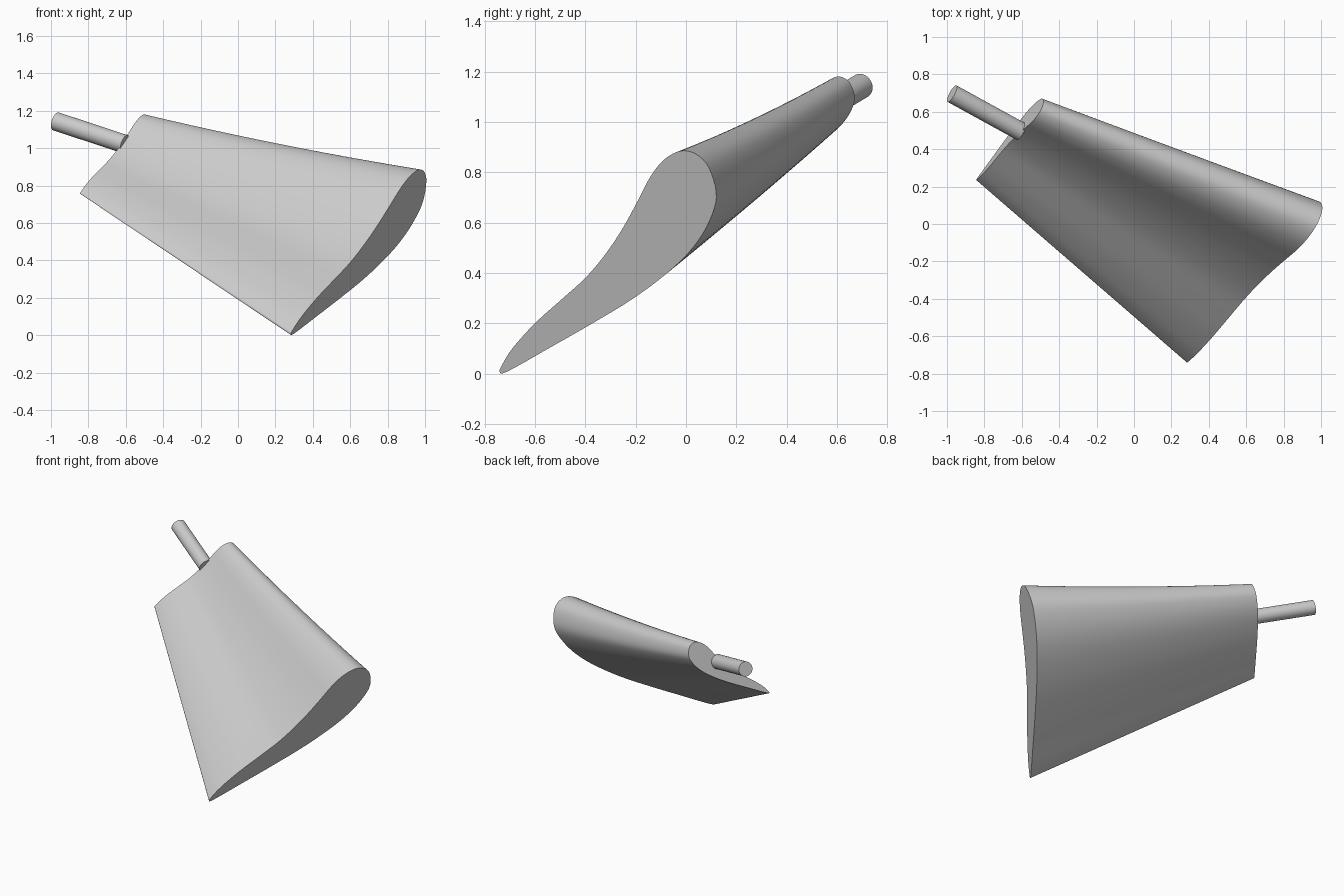
import bpy, bmesh
from mathutils import Vector

cube = bpy.data.objects.get("Cube")
if cube:
    bpy.data.objects.remove(cube)

grey = bpy.data.materials.new("plain grey")
grey.use_nodes = True
GREY = (0.6, 0.6, 0.6, 1)
grey.diffuse_color = GREY
grey.node_tree.nodes["Principled BSDF"].inputs["Base Color"].default_value = GREY

SLOPE_Y, SLOPE_Z = 0.55, 0.33           # both end faces lie square to this axis
AXIS = Vector((1, -SLOPE_Y, -SLOPE_Z)).normalized()

# Airfoil outline at the wide end, seen along x as (y, z)
OUTLINE = [(-.74, .008), (-.733, .03), (-.69, .1), (-.6, .2), (-.5, .29), (-.4, .38),
           (-.32, .475), (-.25, .58), (-.19, .69), (-.14, .785), (-.085, .852),
           (-.02, .885), (.04, .872), (.09, .82), (.12, .72), (.105, .635), (.05, .53),
           (-.045, .425), (-.2, .305), (-.38, .195), (-.55, .098), (-.66, .035), (-.725, .002)]


def smooth_loop(points, steps=4):
    """Round a closed outline with a Catmull-Rom curve."""
    pts = [Vector(p) for p in points]
    n = len(pts)
    out = []
    for i in range(n):
        a, b, c, d = (pts[(i + k) % n] for k in (-1, 0, 1, 2))
        for s in range(steps):
            t = s / steps
            out.append(0.5 * (2 * b + (c - a) * t + (2 * a - 5 * b + 4 * c - d) * t ** 2
                              + (3 * b - a - 3 * c + d) * t ** 3))
    return out


def finish(bm, name):
    bmesh.ops.recalc_face_normals(bm, faces=bm.faces)
    mesh = bpy.data.meshes.new(name)
    bm.to_mesh(mesh)
    bm.free()
    obj = bpy.data.objects.new(name, mesh)
    bpy.context.collection.objects.link(obj)
    mesh.materials.append(grey)
    bpy.ops.object.select_all(action="DESELECT")
    obj.select_set(True)
    bpy.context.view_layer.objects.active = obj
    bpy.ops.object.shade_smooth_by_angle(angle=0.6)
    return obj


# Blade: the airfoil shrinks along the span from the wide end to the root
outline = smooth_loop(OUTLINE)
tip = Vector((-0.74, 0))
root_tip = Vector((0.235, 0.755))
SPANS = 12
bm = bmesh.new()
rings = []
for i in range(SPANS + 1):
    t = i / SPANS
    offset = 0.687 + (-1.223 - 0.687) * t
    origin = tip.lerp(root_tip, t)
    scale_y = 1 + (0.506 - 1) * t
    scale_z = 1 + (0.48 - 1) * t - 0.06 * t * (1 - t)
    ring = []
    for p in outline:
        y = origin.x + (p.x - tip.x) * scale_y
        z = origin.y + (p.y - tip.y) * scale_z
        ring.append(bm.verts.new((offset + SLOPE_Y * y + SLOPE_Z * z, y, z)))
    rings.append(ring)
for r0, r1 in zip(rings, rings[1:]):
    for j in range(len(r0)):
        k = (j + 1) % len(r0)
        bm.faces.new((r0[j], r0[k], r1[k], r1[j]))
bm.faces.new(rings[0])
bm.faces.new(rings[-1])
finish(bm, "blade")

# Root shaft: a rod running along the axis into the narrow end
LENGTH = 0.44
end = Vector((-0.973, 0.697, 1.143))
bm = bmesh.new()
bmesh.ops.create_cone(bm, cap_ends=True, segments=48, radius1=0.05, radius2=0.05, depth=LENGTH)
shaft = finish(bm, "root_shaft")
shaft.rotation_euler = AXIS.to_track_quat("Z", "Y").to_euler()
shaft.location = end + AXIS * LENGTH / 2
